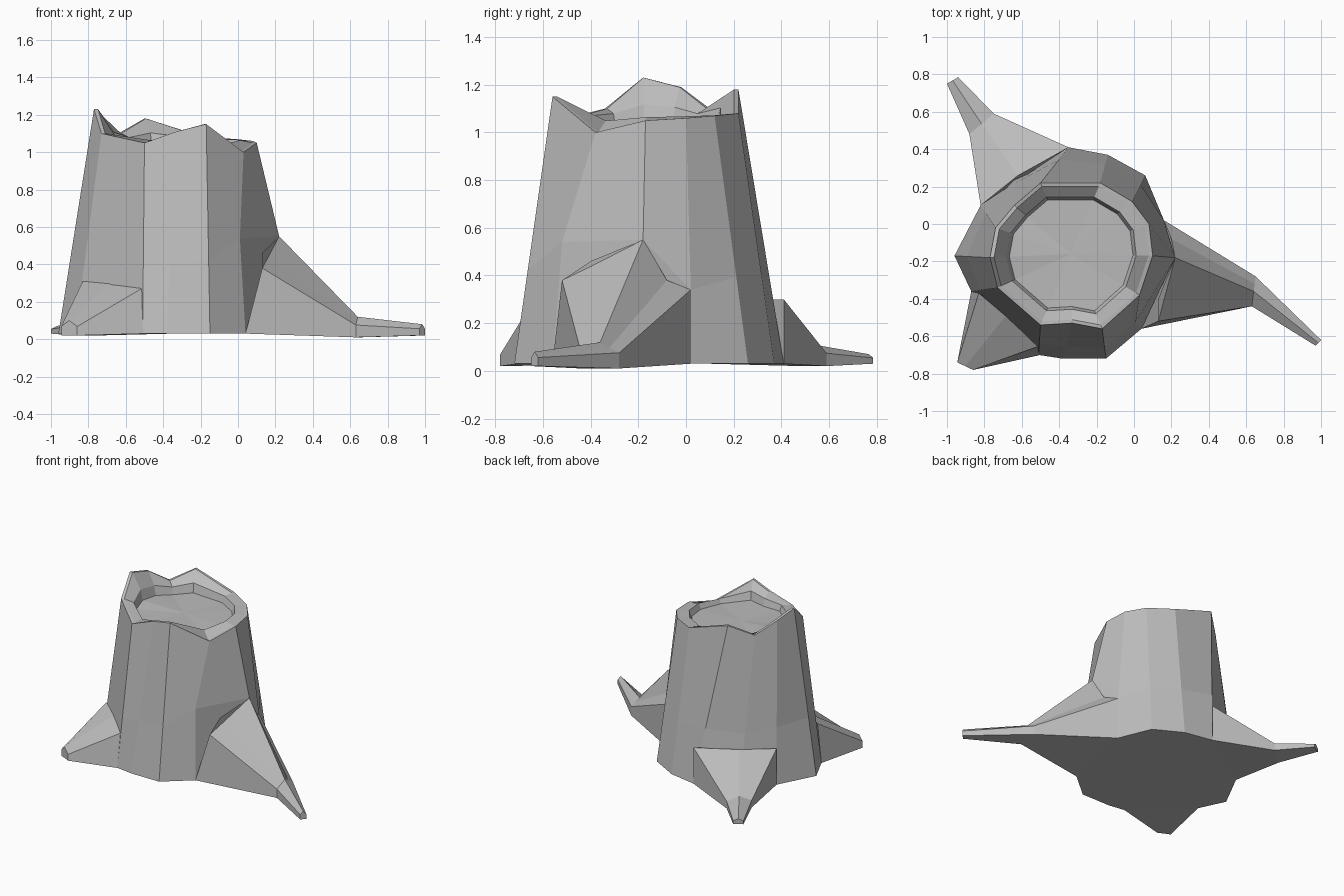
import bpy, bmesh
from mathutils import Vector

cube = bpy.data.objects.get("Cube")
if cube:
    bpy.data.objects.remove(cube, do_unlink=True)

# One grey for the whole stump
grey = bpy.data.materials.new("wood_grey")
grey.use_nodes = True
colour = (0.5, 0.5, 0.5, 1)
grey.diffuse_color = colour
grey.node_tree.nodes["Principled BSDF"].inputs["Base Color"].default_value = colour


def loft(name, rings, closed_caps=(True, True)):
    """Skin a list of equal-length point rings, closing the chosen ends."""
    bm = bmesh.new()
    rows = [[bm.verts.new(point) for point in ring] for ring in rings]
    count = len(rows[0])
    for lower, upper in zip(rows, rows[1:]):
        for i in range(count):
            j = (i + 1) % count
            bm.faces.new((lower[i], lower[j], upper[j], upper[i]))
    for row, capped in zip((rows[0], rows[-1]), closed_caps):
        if capped:
            bm.faces.new(row)
    bmesh.ops.recalc_face_normals(bm, faces=bm.faces)
    mesh = bpy.data.meshes.new(name)
    bm.to_mesh(mesh)
    bm.free()
    mesh.materials.append(grey)
    obj = bpy.data.objects.new(name, mesh)
    bpy.context.collection.objects.link(obj)
    return obj


# Trunk columns, counter-clockwise: foot (x, y), broken top (x, y, z)
columns = [
    ((.22, -.17), (.10, -.17, 1.05)),
    ((.16, .02), (.08, .0, 1.06)),
    ((.06, .26), (-.01, .12, 1.07)),
    ((-.14, .37), (-.18, .22, 1.08)),
    ((-.35, .41), (-.5, .22, 1.18)),
    ((-.64, .28), (-.64, .1, 1.1)),
    ((-.82, .1), (-.74, -.02, 1.19)),
    ((-.96, -.17), (-.77, -.18, 1.23)),
    ((-.87, -.36), (-.73, -.34, 1.1)),
    ((-.51, -.7), (-.5, -.54, 1.05)),
    ((-.38, -.72), (-.33, -.53, 1.11)),
    ((-.15, -.72), (-.17, -.56, 1.15)),
    ((.04, -.56), (.03, -.38, 1.0)),
]
foot = [Vector((*low, .03)) for low, top in columns]
crown = [Vector(top) for low, top in columns]
waist = [low.lerp(top, .35) for low, top in zip(foot, crown)]
# The trunk swells where the long root leaves it
waist[0] = Vector((.22, -.18, .55))
waist[1] = Vector((.16, .02, .34))
waist[-1] = Vector((.01, -.52, .54))

heart = Vector((-.34, -.16, 0))


def inset(scale, level, keep):
    """Shrink the crown toward the heart, flattening its jagged height."""
    ring = []
    for point in crown:
        spot = heart.lerp(point, scale)
        spot.z = level + keep * (point.z - level)
        ring.append(spot)
    return ring


# Hollow top: thin splintered edge, sloping rim, short wall, sunken floor
lip = inset(.95, 1.06, 1)
rim = inset(.8, 1.07, .3)
floor = inset(.76, 1.02, .1)
centre = [Vector((-.34, -.16, 1.03)) + (p - heart) * .02 for p in floor]
for point in centre:
    point.z = 1.03
loft("trunk", [foot, waist, crown, lip, rim, floor, centre])


def arch(left, right, low, high, count):
    """Rounded cross-section standing between two ground points."""
    a, b = Vector((*left, low)), Vector((*right, low))
    points = [a]
    for i in range(count - 2):
        t = i / (count - 3)
        spot = a.lerp(b, t)
        spot.z = low + (high - low) * (1 - .4 * abs(2 * t - 1))
        points.append(spot)
    return points + [b]


def root(name, base, *sections):
    """Taper from the arch on the trunk through each narrower arch."""
    rings = [base] + [arch(*section, len(base)) for section in sections]
    obj = loft(name, rings)
    return obj


# Long root on the model's left, kinked toward the front
root("left_root",
     [(.04, -.56, .03), (.13, -.52, .38), (.13, -.4, .46), (.22, -.18, .55),
      (.2, -.08, .38), (.16, .02, .34), (.16, .02, .03)],
     ((.63, -.44), (.65, -.28), .01, .12),
     ((.97, -.65), (1, -.62), .02, .08))

# Short root at the front right
root("front_right_root",
     [(-.87, -.36, .03), (-.83, -.37, .31), (-.66, -.46, .32),
      (-.5, -.65, .28), (-.5, -.7, .03)],
     ((-.945, -.74), (-.86, -.78), .02, .1))

# Root at the back right with a slim pointed end
root("back_right_root",
     [(-.35, .41, .03), (-.35, .41, .3), (-.62, .26, .3),
      (-.82, .1, .3), (-.82, .1, .03)],
     ((-.75, .59), (-.88, .48), .02, .11),
     ((-.94, .785), (-1, .75), .03, .07))
